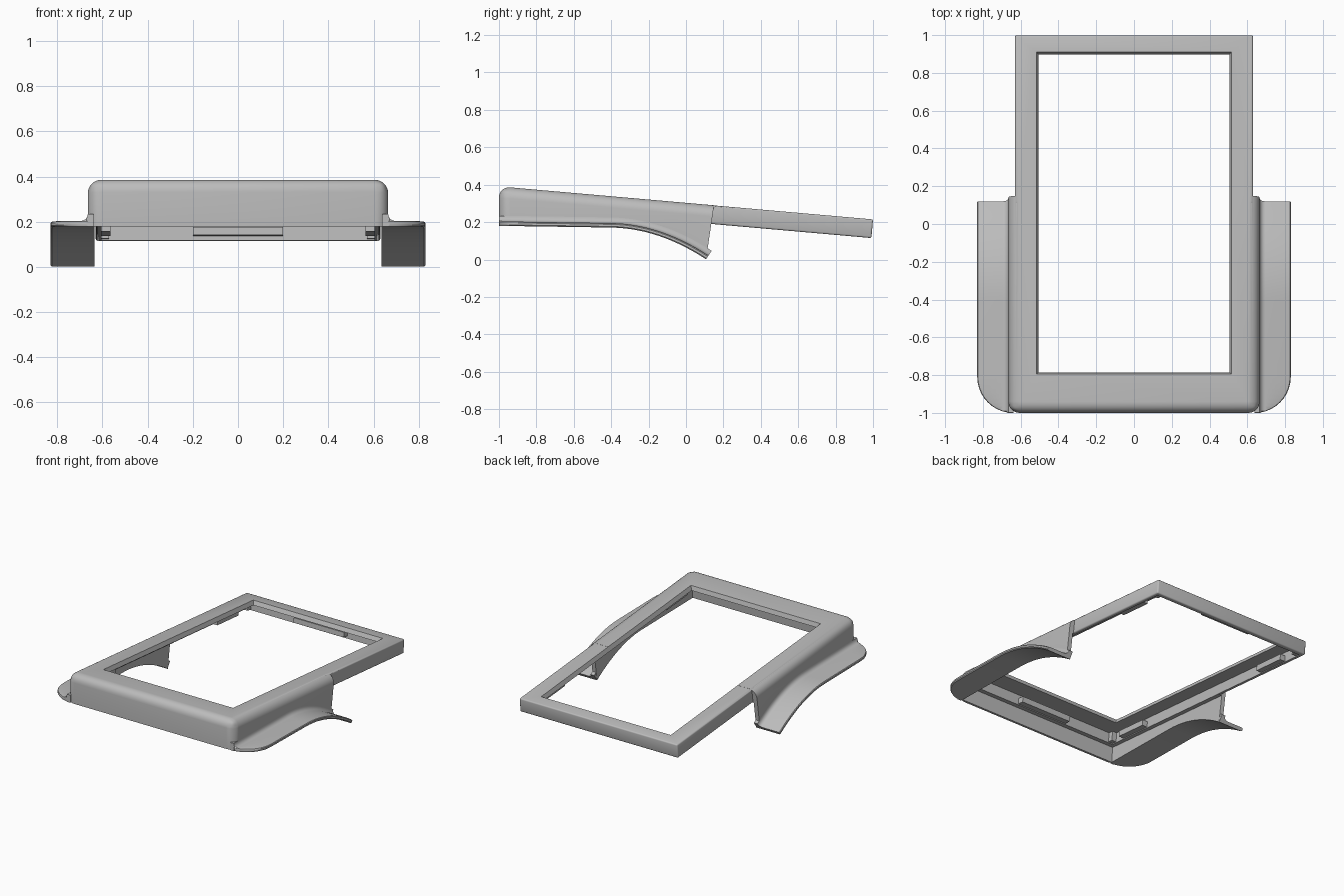
import bpy, bmesh, math
from mathutils import Vector

cube = bpy.data.objects.get("Cube")
if cube:
    bpy.data.objects.remove(cube, do_unlink=True)

mat = bpy.data.materials.new("plain grey plastic")
mat.use_nodes = True
GREY = (0.5, 0.5, 0.5, 1)
mat.diffuse_color = GREY
mat.node_tree.nodes["Principled BSDF"].inputs["Base Color"].default_value = GREY

SLOPE = 0.088


def tilt(x, y, h):
    """Sloping frame coordinates: h is the height above the top plane."""
    return Vector((x, y + SLOPE * h, 0.303 - SLOPE * y + h))


def finish(bm, name):
    bmesh.ops.recalc_face_normals(bm, faces=bm.faces[:])
    me = bpy.data.meshes.new(name)
    bm.to_mesh(me)
    bm.free()
    me.materials.append(mat)
    ob = bpy.data.objects.new(name, me)
    bpy.context.collection.objects.link(ob)
    return ob


def loft(rings):
    """Closed solid through equal-sized rings of points."""
    bm = bmesh.new()
    loops = [[bm.verts.new(p) for p in ring] for ring in rings]
    n = len(loops[0])
    for a, b in zip(loops, loops[1:]):
        for i in range(n):
            j = (i + 1) % n
            bm.faces.new((a[i], a[j], b[j], b[i]))
    bm.faces.new(loops[0])
    bm.faces.new(loops[-1])
    return bm


def block(x0, x1, y0, y1, h0, h1, grow=0.0):
    """Tilted box whose top can be wider than its bottom."""
    def rect(h, g):
        return [tilt(x, y, h) for x, y in ((x0 - g, y0 - g), (x1 + g, y0 - g),
                                           (x1 + g, y1 + g), (x0 - g, y1 + g))]
    return loft([rect(h0, 0), rect(h1, grow)])


def boolean(ob, other, operation):
    mod = ob.modifiers.new(operation, 'BOOLEAN')
    mod.operation, mod.solver, mod.object = operation, 'EXACT', other
    bpy.context.view_layer.objects.active = ob
    bpy.ops.object.modifier_apply(modifier=mod.name)
    bpy.data.objects.remove(other, do_unlink=True)


def smooth(ob):
    bpy.ops.object.select_all(action='DESELECT')
    ob.select_set(True)
    bpy.context.view_layer.objects.active = ob
    bpy.ops.object.shade_smooth_by_angle(angle=math.radians(32))


def skirt(y):
    """Height of the lower edge: nearly flat, then sweeping down to the rear."""
    return 0.18 - 0.015 * (y + 1) - 0.63 * max(0, y + 0.4) ** 2


# Deep front housing: side profile extruded across, upper and front edges rounded
REAR = 0.107
ys = [-1, -0.7] + [-0.4 + (REAR + 0.4) * i / 14 for i in range(15)]
profile = [(y, skirt(y)) for y in ys] + [(0.15, 0.29), (-1, 0.391)]
bm = loft([[(x, y, z) for y, z in profile] for x in (-0.665, 0.665)])


def rounded(e):
    a, b = (v.co for v in e.verts)
    high = min(a.z, b.z) > 0.28 and min(a.y, b.y) < -0.9
    upright = max(a.y, b.y) < -0.99 and abs(a.x - b.x) < 0.01
    return high or upright


bmesh.ops.bevel(bm, geom=[e for e in bm.edges if rounded(e)], offset=0.06,
                segments=8, profile=0.5, affect='EDGES')
body = finish(bm, "stand_frame")

# Thin rear frame joined to the housing
bm = block(-0.63, 0.63, 0.11, 1.0, -0.1, -0.0005)
bmesh.ops.bevel(bm, geom=bm.edges[:], offset=0.009, segments=3,
                profile=0.5, affect='EDGES')
boolean(body, finish(bm, "rear_frame"), 'UNION')

# Hollow underside, device pocket and chamfered window
hollows = [(-0.635, 0.635, -0.965, 0.4, -0.6, -0.101, 0),
           (-0.605, 0.605, -0.93, 0.968, -0.2, -0.03, 0),
           (-0.497, 0.497, -0.775, 0.892, -0.05, 0.01, 0.024)]
for dims in hollows:
    boolean(body, finish(block(*dims), "cutter"), 'DIFFERENCE')
smooth(body)

# Retaining clips along the pocket walls
finish(block(-0.2, 0.2, 0.925, 0.975, -0.08, -0.045), "rear_clip")
finish(block(-0.2, 0.2, -0.94, -0.885, -0.095, -0.055), "front_clip")
for side, s in (("left", 1), ("right", -1)):
    for end, y in (("front", -0.7), ("rear", 0.7)):
        xs = sorted((s * 0.565, s * 0.612))
        finish(block(*xs, y - 0.12, y + 0.12, -0.095, -0.055),
               f"{side}_{end}_side_clip")
    for end, y in (("front", -0.915), ("rear", 0.952)):
        xs = sorted((s * 0.57, s * 0.61))
        finish(block(*xs, y - 0.02, y + 0.02, -0.095, -0.025),
               f"{side}_{end}_corner_post")


# Side wings: thin curved flanges with a fillet against the housing
def wing_ring(y, s):
    r = 0.19
    d = max(0, -1 + r - y)
    xo = 0.83 - r + math.sqrt(max(0, r * r - d * d))
    xo = max(xo, 0.67)
    nrm = Vector((0, skirt(y - 0.005) - skirt(y + 0.005), 0.01)).normalized()
    section = [(0.637, 0), (xo - 0.006, 0), (xo, 0.006), (xo, 0.017),
               (xo - 0.004, 0.022), (xo - 0.012, 0.024)]
    for i in range(6):
        a = math.radians(90 * i / 5)
        section.append((0.695 - 0.03 * math.sin(a), 0.054 - 0.03 * math.cos(a)))
    section.append((0.637, 0.054))
    # keep the fillet within the flange where the corner rounds off
    return [Vector((s * min(x, xo), y, skirt(y))) + nrm * t for x, t in section]


corner = [-1 + 0.19 * (1 - math.cos(math.radians(a))) for a in range(0, 91, 9)]
steps = corner + [y for y in ys if y > -0.8]
for side, s in (("left", 1), ("right", -1)):
    smooth(finish(loft([wing_ring(y, s) for y in steps]), f"{side}_wing"))
